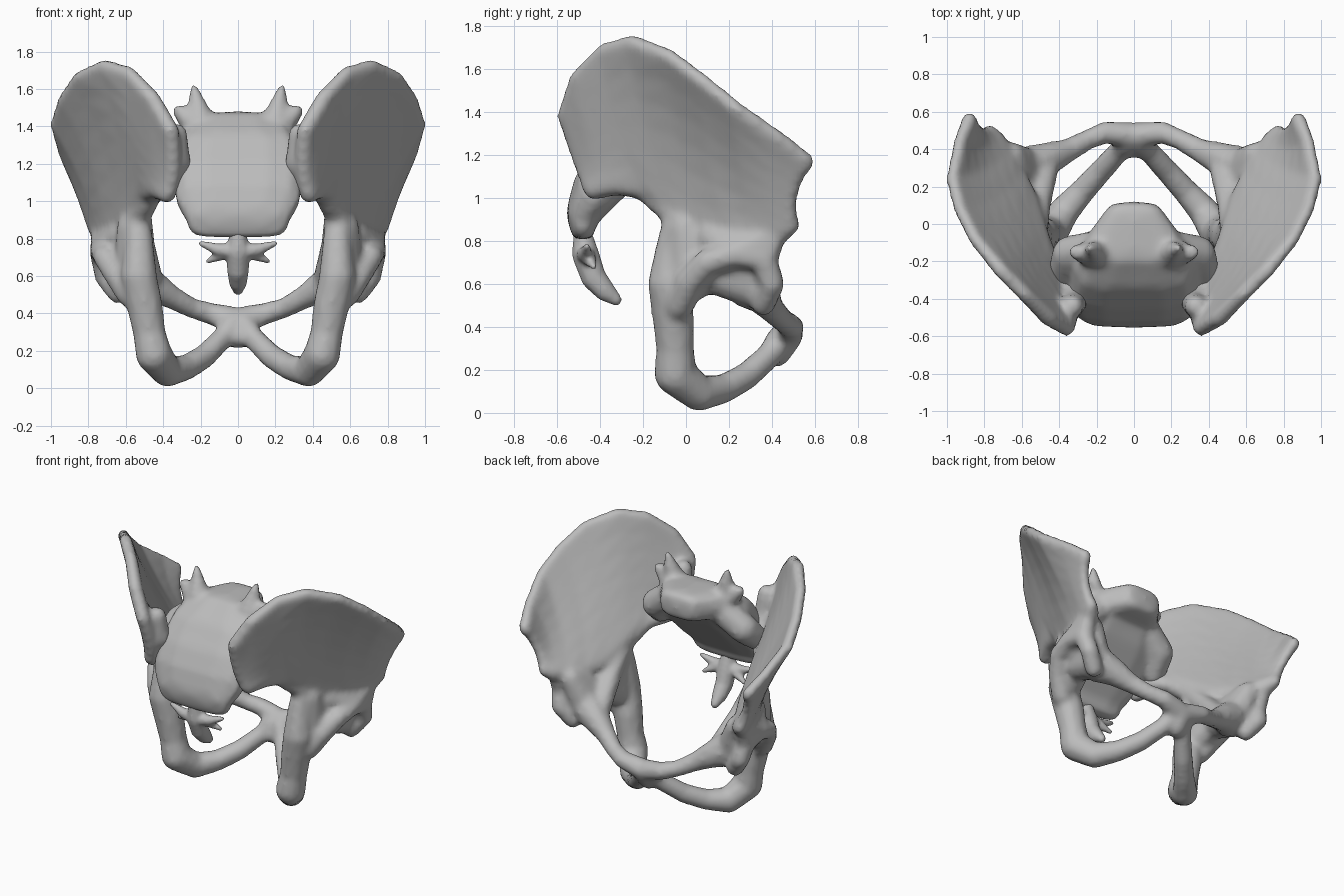
import bpy, bmesh
from mathutils import Vector

default_cube = bpy.data.objects.get("Cube")
if default_cube:
    bpy.data.objects.remove(default_cube, do_unlink=True)

bone = bpy.data.materials.new("bone grey")
bone.use_nodes = True
bone.diffuse_color = (0.5, 0.5, 0.5, 1)
bone.node_tree.nodes["Principled BSDF"].inputs["Base Color"].default_value = bone.diffuse_color


def hull(target, knobs, power=1.0):
    """Add the convex hull of some knobs (centre, radii) to the target."""
    bm = bmesh.new()
    for centre, radii in knobs:
        ball = bmesh.ops.create_icosphere(bm, subdivisions=2, radius=1)["verts"]
        for v in ball:
            for i in range(3):
                c = v.co[i]
                v.co[i] = centre[i] + radii[i] * abs(c) ** power * (1 if c > 0 else -1)
    result = bmesh.ops.convex_hull(bm, input=bm.verts[:])
    inside = [g for g in result["geom_interior"] if isinstance(g, bmesh.types.BMVert)]
    bmesh.ops.delete(bm, geom=inside, context="VERTS")
    bmesh.ops.recalc_face_normals(bm, faces=bm.faces[:])
    piece = bpy.data.meshes.new("piece")
    bm.to_mesh(piece)
    bm.free()
    target.from_mesh(piece)
    bpy.data.meshes.remove(piece)


def knob(p):
    return Vector(p[:3]), (p[3],) * 3


def chain(target, points):
    """A limb of changing thickness through points (x, y, z, radius)."""
    for a, b in zip(points, points[1:]):
        hull(target, [knob(a), knob(b)])


def blade(target, low, mid, high, steps=6):
    """A curved plate through three rows of points (x, y, z, radius)."""
    def at(i, t):
        weights = (1 - t) * (1 - 2 * t), 4 * t * (1 - t), t * (2 * t - 1)
        return [sum(w * row[i][k] for w, row in zip(weights, (low, mid, high)))
                for k in range(4)]
    for i in range(len(low) - 1):
        for j in range(steps):
            s, t = j / steps, (j + 1) / steps
            hull(target, [knob(at(i, s)), knob(at(i + 1, s)),
                          knob(at(i, t)), knob(at(i + 1, t))])


def finish(bm, name, voxel, rounds):
    """Mirror the half, fuse its pieces and soften the surface."""
    mesh = bpy.data.meshes.new(name)
    bm.to_mesh(mesh)
    bm.free()
    mesh.materials.append(bone)
    obj = bpy.data.objects.new(name, mesh)
    bpy.context.collection.objects.link(obj)
    mirror = obj.modifiers.new("mirror", "MIRROR")
    mirror.use_mirror_merge = False
    fuse = obj.modifiers.new("fuse", "REMESH")
    fuse.mode = "VOXEL"
    fuse.voxel_size = voxel
    fuse.use_smooth_shade = True
    soften = obj.modifiers.new("soften", "SMOOTH")
    soften.factor = 0.5
    soften.iterations = rounds
    return obj


# Hip bones: flared wing
hip = bmesh.new()
wing_root = [
    (.38, -.43, 1.04, .05), (.43, -.32, 1.07, .06), (.49, -.16, 1.05, .06),
    (.53, -.04, .96, .07), (.58, .10, .86, .08), (.65, .25, .82, .08),
    (.70, .36, .83, .07), (.74, .44, .85, .06), (.77, .49, .87, .04)]
wing_middle = [
    (.35, -.48, 1.18, .05), (.43, -.42, 1.28, .05), (.53, -.30, 1.35, .045),
    (.61, -.17, 1.35, .04), (.69, -.02, 1.29, .035), (.76, .12, 1.21, .035),
    (.81, .28, 1.11, .035), (.83, .40, 1.06, .035), (.83, .49, 1.03, .035)]
wing_crest = [
    (.36, -.555, 1.38, .045), (.46, -.50, 1.55, .045), (.58, -.38, 1.68, .04),
    (.71, -.25, 1.72, .04), (.85, -.08, 1.66, .035), (.93, .08, 1.54, .035),
    (.97, .24, 1.41, .035), (.93, .44, 1.27, .035), (.88, .56, 1.17, .04)]
blade(hip, wing_root, wing_middle, wing_crest)

# Joint to the sacrum, and the inner brim
chain(hip, [(.33, -.44, 1.36, .06), (.32, -.42, 1.20, .07), (.36, -.34, 1.09, .07),
            (.45, -.20, 1.04, .05), (.53, -.05, .93, .07), (.51, .12, .76, .07),
            (.47, .30, .59, .07)])

# Body around the hip socket, with the raised socket rim
for body in ([(.56, .0, .86, .09), (.57, .10, .66, .10), (.55, .0, .60, .10)],
             [(.58, .10, .66, .10), (.58, .30, .60, .11), (.66, .36, .80, .08)]):
    hull(hip, [knob(p) for p in body])
chain(hip, [(.58, -.03, .50, .07), (.65, .02, .61, .07), (.71, .10, .70, .065),
            (.73, .23, .74, .065), (.73, .36, .72, .065), (.71, .40, .60, .06),
            (.64, .36, .51, .06)])
hull(hip, [knob(p) for p in ((.62, .12, .82, .08), (.73, .23, .74, .06),
                             (.73, .38, .74, .06), (.74, .42, .84, .05))])

# Sitting bone and lower branch
chain(hip, [(.54, -.03, .93, .07), (.53, -.06, .78, .08), (.53, -.08, .60, .10),
            (.50, -.06, .45, .10), (.475, -.05, .30, .09), (.45, -.05, .18, .10),
            (.38, .06, .09, .085), (.28, .17, .11, .07), (.18, .28, .17, .065),
            (.08, .39, .27, .06), (.03, .44, .34, .07)])

# Upper branch to the front joint
chain(hip, [(.0, .42, .28, .07), (.0, .47, .36, .075), (.15, .49, .40, .06),
            (.25, .45, .43, .055), (.36, .39, .49, .065), (.46, .35, .55, .09),
            (.56, .30, .60, .12)])
finish(hip, "hip_bones", .02, 4)

# Sacrum: wide wedge, each row is y, z, half width, half depth
sacrum = bmesh.new()
rows = [(.02, 1.38, .16, .10), (-.13, 1.37, .27, .11), (-.24, 1.26, .34, .13),
        (-.35, 1.13, .36, .12), (-.43, 1.02, .34, .10), (-.48, .93, .29, .075),
        (-.48, .86, .27, .055)]
for a, b in zip(rows, rows[1:]):
    hull(sacrum, [(Vector((0, y, z)), (w, d, d)) for y, z, w, d in (a, b)], .6)

# Upper sacral horns and side wings
chain(sacrum, [(.20, -.16, 1.42, .08), (.22, -.14, 1.53, .045), (.235, -.13, 1.60, .025)])
chain(sacrum, [(.22, -.16, 1.40, .08), (.31, -.15, 1.48, .04)])
chain(sacrum, [(.15, -.12, 1.36, .10), (.34, -.16, 1.22, .10), (.38, -.26, 1.12, .08)])
finish(sacrum, "sacrum", .02, 4)

# Tailbone with side spikes
tail = bmesh.new()
chain(tail, [(0, -.48, .83, .045), (0, -.465, .73, .065), (0, -.43, .63, .06),
             (0, -.38, .57, .05), (0, -.325, .525, .028)])
chain(tail, [(0, -.47, .73, .05), (.10, -.47, .74, .035), (.20, -.46, .775, .014)])
chain(tail, [(.06, -.46, .73, .04), (.16, -.43, .68, .014)])
finish(tail, "tailbone", .012, 2)
